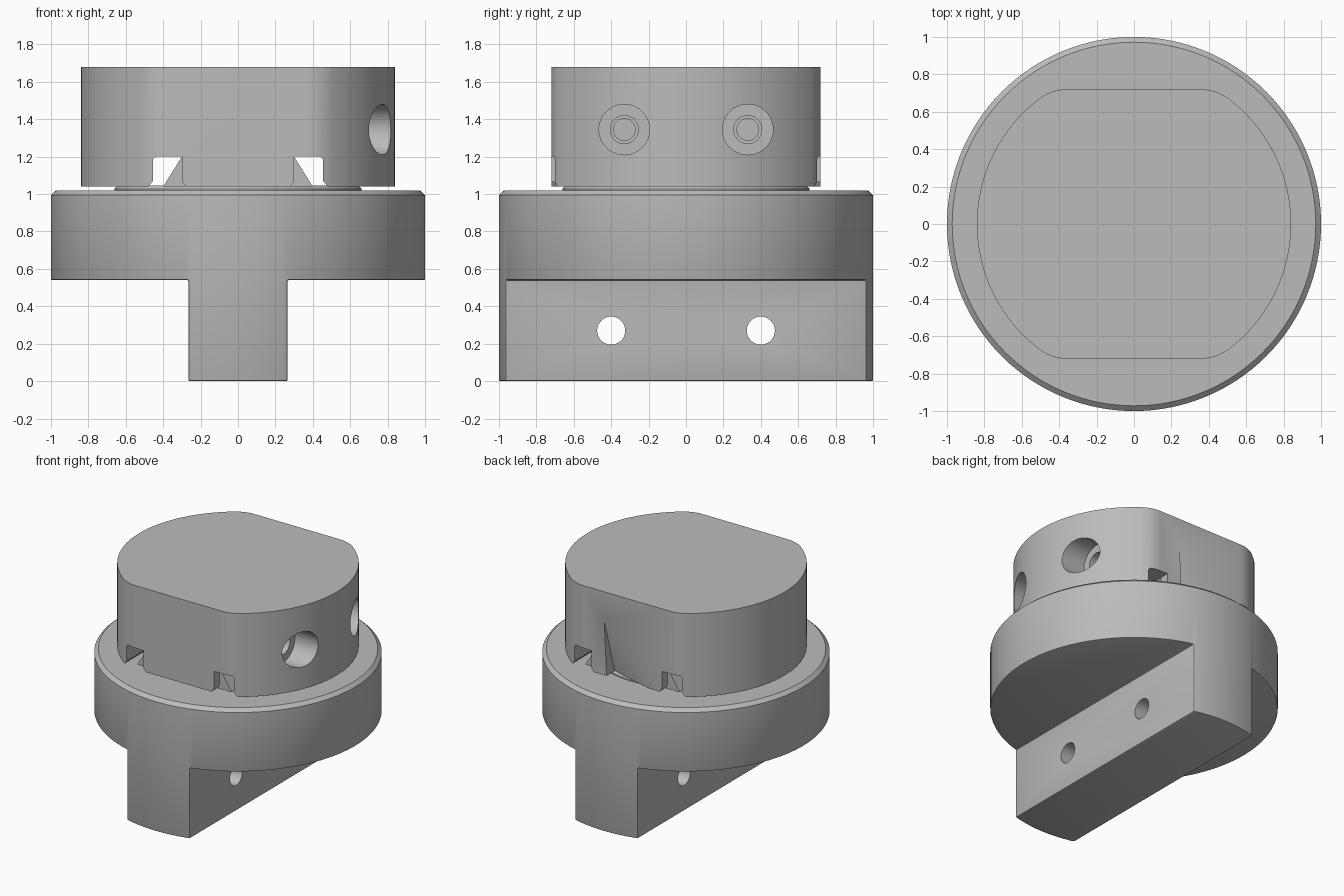
import bpy, bmesh
from math import sin, cos, pi, radians
from mathutils import Vector

if "Cube" in bpy.data.objects:
    bpy.data.objects.remove(bpy.data.objects["Cube"])

grey = bpy.data.materials.new("machined grey")
grey.use_nodes = True
COLOUR = (0.5, 0.5, 0.5, 1)
grey.diffuse_color = COLOUR
grey.node_tree.nodes["Principled BSDF"].inputs["Base Color"].default_value = COLOUR


def finish(name, bm):
    bmesh.ops.recalc_face_normals(bm, faces=bm.faces)
    mesh = bpy.data.meshes.new(name)
    bm.to_mesh(mesh)
    bm.free()
    mesh.materials.append(grey)
    ob = bpy.data.objects.new(name, mesh)
    bpy.context.collection.objects.link(ob)
    return ob


def loft(name, rings):
    """Closed solid through equal rings of 3D points."""
    bm = bmesh.new()
    loops = [[bm.verts.new(p) for p in ring] for ring in rings]
    n = len(loops[0])
    bm.faces.new(loops[0])
    bm.faces.new(loops[-1])
    for a, b in zip(loops, loops[1:]):
        for i in range(n):
            j = (i + 1) % n
            bm.faces.new((a[i], a[j], b[j], b[i]))
    return finish(name, bm)


def prism(name, outline, lo, hi, axis):
    place = {"x": lambda u, v, w: (w, u, v),
             "y": lambda u, v, w: (u, w, v),
             "z": lambda u, v, w: (u, v, w)}[axis]
    return loft(name, [[place(u, v, w) for u, v in outline] for w in (lo, hi)])


def arc(cx, cy, r, start, end, steps):
    angles = [radians(start + (end - start) * i / steps) for i in range(steps + 1)]
    return [(cx + r * cos(a), cy + r * sin(a)) for a in angles]


def circle(cx, cy, r, n=48):
    return arc(cx, cy, r, 0, 360, n)[:-1]


def lathe(name, profile, n=128):
    return loft(name, [[(x, y, z) for x, y in circle(0, 0, r, n)] for r, z in profile])


def apply(ob, mod):
    bpy.ops.object.select_all(action="DESELECT")
    bpy.context.view_layer.objects.active = ob
    ob.select_set(True)
    bpy.ops.object.modifier_apply(modifier=mod.name)


def cut(ob, *cutters):
    for cutter in cutters:
        mod = ob.modifiers.new("cut", "BOOLEAN")
        mod.operation, mod.solver, mod.object = "DIFFERENCE", "EXACT", cutter
        apply(ob, mod)
        bpy.data.objects.remove(cutter)


def smooth(ob):
    bpy.ops.object.select_all(action="DESELECT")
    bpy.context.view_layer.objects.active = ob
    ob.select_set(True)
    bpy.ops.object.shade_smooth_by_angle(angle=radians(25))


# Round base with a full-width tongue left below it
base = lathe("base_with_tongue", [(1, 0), (1, 0.995), (0.972, 1.02)])
for s in (-1, 1):
    side = [(s * 0.265, -0.2), (s * 1.2, -0.2), (s * 1.2, 0.54), (s * 0.265, 0.54)]
    cut(base, prism("side_cutter", side, -1.2, 1.2, "y"))
bevel = base.modifiers.new("soft edges", "BEVEL")
bevel.width, bevel.segments = 0.008, 2
bevel.limit_method, bevel.angle_limit = "ANGLE", radians(60)
apply(base, bevel)
for y in (-0.4, 0.4):
    cut(base, prism("pin_cutter", circle(y, 0.27, 0.075), -0.5, 0.5, "x"))
smooth(base)

# Thin neck between base and body
neck = lathe("neck", [(0.66, 1.01), (0.66, 1.028), (0.645, 1.045)], 96)
smooth(neck)

# Body: round block with two flats and blended corners
quarter = arc(0, 0, 0.84, 0, 53.13, 18) + arc(0.36, 0.48, 0.24, 53.13, 90, 8)[1:]
half = quarter + [(-x, y) for x, y in reversed(quarter)]
outline = half + [(-x, -y) for x, y in half[1:-1]]
outline.insert(len(half), (-0.84 * cos(0.01), -0.84 * sin(0.01)))
body = prism("body", outline, 1.04, 1.68, "z")

# Counterbored screw holes on one side
for y in (-0.33, 0.33):
    for radius, depth in ((0.135, 0.62), (0.075, 0.52), (0.058, 0.35)):
        cut(body, prism("screw_cutter", circle(y, 1.345, radius), depth, 1, "x"))

# Through slots with a sloped inner wall and flared, squared mouths
for s in (-1, 1):
    slope = [(0.30, 1.2), (0.44, 1.2), (0.455, 1.185), (0.455, 1.07),
             (0.48, 1.04), (0.48, 1.0), (0.425, 1.0)]
    mouth = slope[:-1] + [(0.28, 1.0), (0.28, 1.04), (0.30, 1.07)]
    cut(body, prism("slot_cutter", [(s * x, z) for x, z in slope], -1, 1, "y"))
    for lo, hi in ((-1, -0.65), (0.65, 1)):
        cut(body, prism("mouth_cutter", [(s * x, z) for x, z in mouth], lo, hi, "y"))

# Slanted triangular relief on the back flat
corners = [(0.19, 1.46, 0.72), (-0.21, 1.03, 0.72), (0.17, 1.03, 0.62)]
cut(body, loft("relief_cutter", [[(x, y, z) for x, z, y in corners],
                                 [(x, 0.8, z) for x, z, y in corners]]))
smooth(body)
